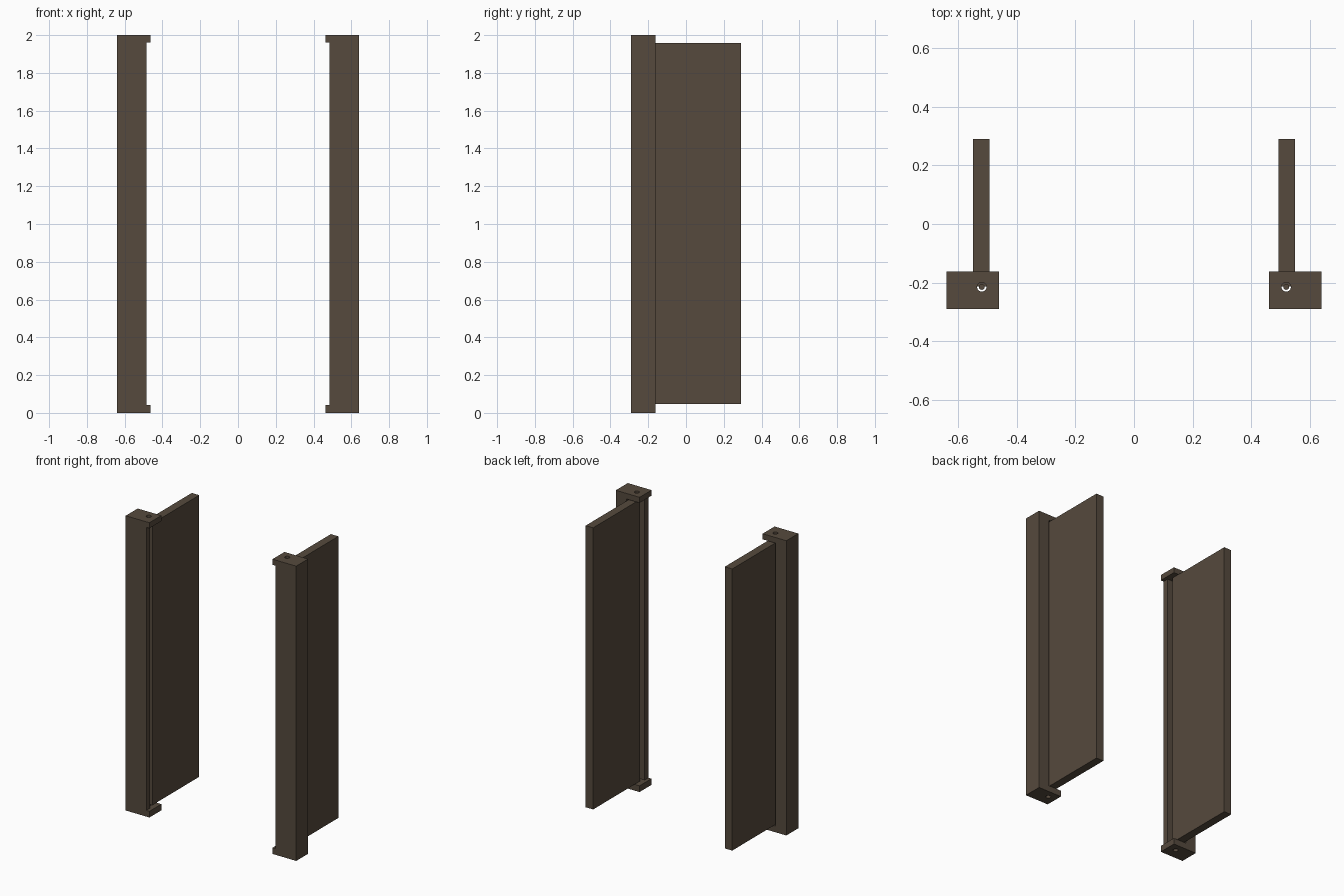
import bpy, bmesh, math

if "Cube" in bpy.data.objects:
    bpy.data.objects.remove(bpy.data.objects["Cube"])

wood = bpy.data.materials.new("dark brown")
wood.diffuse_color = (0.092, 0.068, 0.047, 1)
wood.use_nodes = True
wood.node_tree.nodes["Principled BSDF"].inputs["Base Color"].default_value = wood.diffuse_color


def prism(name, profile, z0, z1):
    """Extrude a closed xy profile from z0 to z1."""
    bm = bmesh.new()
    face = bm.faces.new([bm.verts.new((x, y, z0)) for x, y in profile])
    ext = bmesh.ops.extrude_face_region(bm, geom=[face])
    for v in ext["geom"]:
        if isinstance(v, bmesh.types.BMVert):
            v.co.z = z1
    bmesh.ops.recalc_face_normals(bm, faces=bm.faces)
    mesh = bpy.data.meshes.new(name)
    bm.to_mesh(mesh)
    bm.free()
    mesh.materials.append(wood)
    ob = bpy.data.objects.new(name, mesh)
    bpy.context.collection.objects.link(ob)
    return ob


def rect(x0, x1, y0, y1):
    return [(x0, y0), (x1, y0), (x1, y1), (x0, y1)]


def circle(x, y, r, n=24):
    return [(x + r * math.cos(2 * math.pi * i / n),
             y + r * math.sin(2 * math.pi * i / n)) for i in range(n)]


def cut(ob, cutter):
    mod = ob.modifiers.new("cut", 'BOOLEAN')
    mod.operation = 'DIFFERENCE'
    mod.solver = 'EXACT'
    mod.object = cutter
    bpy.context.view_layer.objects.active = ob
    bpy.ops.object.modifier_apply(modifier=mod.name)
    bpy.data.objects.remove(cutter)


for side, s in (("left", 1), ("right", -1)):
    def flip(profile):
        return [(s * x, y) for x, y in profile]

    # Frame post: block with an inward slot, leaving end caps
    post = prism(side + "_post", flip(rect(-0.64, -0.462, -0.29, -0.162)), 0, 2)
    slot = [(-0.56, -0.25), (-0.485, -0.25), (-0.485, -0.35),
            (-0.4, -0.35), (-0.4, -0.1), (-0.56, -0.1)]
    cut(post, prism("slot_cutter", flip(slot), 0.042, 1.962))

    # Hinge holes through both caps
    cut(post, prism("hole_cutter", flip(circle(-0.52, -0.215, 0.016)), -0.1, 2.1))

    # Door panel standing in the slot
    prism(side + "_door_panel", flip(rect(-0.55, -0.494, -0.213, 0.29)), 0.046, 1.957)

    # Hinge pins on the panel ends
    for end, z0, z1 in (("bottom", 0.015, 0.06), ("top", 1.94, 1.985)):
        prism(f"{side}_{end}_pin", flip(circle(-0.52, -0.215, 0.01, 16)), z0, z1)
